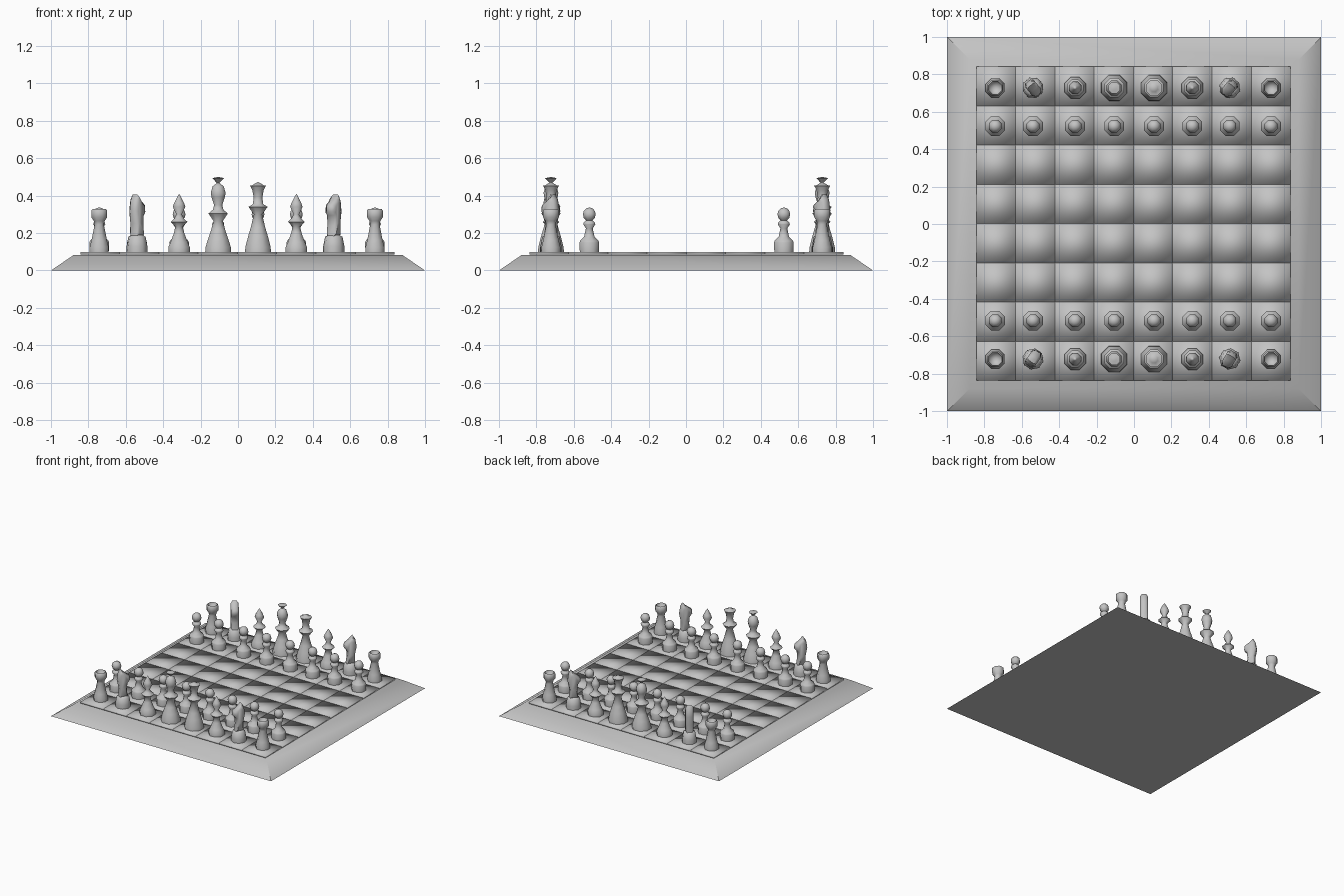
import bpy, bmesh, math
from mathutils import Matrix

old = bpy.data.objects.get("Cube")
if old:
    bpy.data.objects.remove(old, do_unlink=True)

stone = bpy.data.materials.new("pale_grey")
stone.use_nodes = True
GREY = (0.55, 0.55, 0.55, 1)
stone.diffuse_color = GREY
stone.node_tree.nodes["Principled BSDF"].inputs["Base Color"].default_value = GREY

FLOOR = 0.1  # height the pieces stand on


def finish(name, bm, angle=180):
    bmesh.ops.recalc_face_normals(bm, faces=bm.faces)
    mesh = bpy.data.meshes.new(name)
    bm.to_mesh(mesh)
    bm.free()
    mesh.materials.append(stone)
    ob = bpy.data.objects.new(name, mesh)
    bpy.context.collection.objects.link(ob)
    bpy.ops.object.select_all(action="DESELECT")
    ob.select_set(True)
    bpy.context.view_layer.objects.active = ob
    if angle < 180:
        bpy.ops.object.shade_smooth_by_angle(angle=math.radians(angle))
    else:
        bpy.ops.object.shade_smooth()
    return ob


def lathe(bm, profile, sides=8):
    """Turn (radius, height) points into a closed low-poly solid."""
    rings = []
    for r, z in profile:
        if r == 0:
            rings.append([bm.verts.new((0, 0, z))] * sides)
        else:
            steps = [math.tau * (i + 0.5) / sides for i in range(sides)]
            rings.append([bm.verts.new((r * math.cos(a), r * math.sin(a), z)) for a in steps])
    for lo, hi in zip(rings, rings[1:]):
        for i in range(sides):
            j = (i + 1) % sides
            corners = list(dict.fromkeys([lo[i], lo[j], hi[j], hi[i]]))
            bm.faces.new(corners)
    for ring in (rings[0], rings[-1]):
        if ring[0] is not ring[1]:
            bm.faces.new(ring)


def place(name, source, x, y, turn=0):
    ob = bpy.data.objects.new(name, source.data)
    ob.location = (x, y, FLOOR)
    ob.rotation_euler.z = turn
    bpy.context.collection.objects.link(ob)


# Sloping plinth
bm = bmesh.new()
bmesh.ops.create_cube(bm, size=2)
for v in bm.verts:
    k = 0.88 if v.co.z > 0 else 1
    v.co = (v.co.x * k, v.co.y * k, 0.082 if v.co.z > 0 else 0)
finish("plinth", bm, 40)

# Softly shaded squares, repeated eight by eight
bm = bmesh.new()
bmesh.ops.create_cube(bm, size=1)
bmesh.ops.scale(bm, vec=(0.21, 0.21, 0.013), verts=bm.verts)
squares = finish("board_squares", bm)
squares.location = (-0.738, -0.733, 0.0925)
for axis in range(2):
    array = squares.modifiers.new("row" if axis == 0 else "column", "ARRAY")
    array.count = 8
    array.relative_offset_displace = (1 - axis, axis, 0)

# Turned pieces as (radius, height) profiles
ball = [(0.037 * math.sin(a), 0.2 - 0.037 * math.cos(a))
        for a in (math.pi * k / 6 for k in range(1, 6))] + [(0, 0.237)]
PROFILES = {
    "pawn": [(0.055, 0), (0.057, 0.05), (0.052, 0.06), (0.03, 0.08), (0.02, 0.125),
             (0.035, 0.147), (0.033, 0.155)] + ball,
    "rook": [(0.055, 0), (0.055, 0.025), (0.045, 0.06), (0.027, 0.145), (0.032, 0.165),
             (0.046, 0.185), (0.046, 0.22), (0.038, 0.23), (0.032, 0.2), (0, 0.19)],
    "bishop": [(0.062, 0), (0.062, 0.025), (0.05, 0.05), (0.03, 0.1), (0.022, 0.135), (0.048, 0.16),
               (0.028, 0.178), (0.016, 0.2), (0.036, 0.24), (0.028, 0.262), (0.01, 0.295), (0, 0.31)],
    "king": [(0.075, 0), (0.073, 0.025), (0.058, 0.07), (0.04, 0.12), (0.027, 0.165), (0.056, 0.205),
             (0.03, 0.225), (0.024, 0.25), (0.038, 0.29), (0.043, 0.315), (0.032, 0.35),
             (0.018, 0.36), (0.008, 0.368), (0.034, 0.394), (0.012, 0.398), (0, 0.4)],
    "queen": [(0.075, 0), (0.073, 0.025), (0.058, 0.08), (0.042, 0.13), (0.024, 0.2), (0.055, 0.24),
              (0.03, 0.255), (0.025, 0.29), (0.033, 0.33), (0.046, 0.353), (0.034, 0.355),
              (0.022, 0.362), (0, 0.374)],
}
pieces = {}
for name, profile in PROFILES.items():
    bm = bmesh.new()
    lathe(bm, profile)
    pieces[name] = finish(name + "_pattern", bm, 65)

# Knight: turned foot with a horse head that faces local +x
bm = bmesh.new()
lathe(bm, [(0.057, 0), (0.057, 0.03), (0.047, 0.08), (0.03, 0.09)])
outline = [(-0.032, 0.08), (0.034, 0.08), (0.024, 0.14), (0.03, 0.195), (0.05, 0.215), (0.046, 0.25),
           (0.012, 0.275), (-0.018, 0.305), (-0.034, 0.28), (-0.044, 0.22), (-0.03, 0.15)]
layers = []
for side, inset in ((-0.03, 0.65), (-0.016, 1), (0.016, 1), (0.03, 0.65)):
    layers.append([bm.verts.new((u * inset, side, 0.19 + (z - 0.19) * (0.5 + inset / 2)))
                   for u, z in outline])
count = len(outline)
for a, b in zip(layers, layers[1:]):
    for i in range(count):
        j = (i + 1) % count
        bm.faces.new((a[i], a[j], b[j], b[i]))
bm.faces.new(layers[0])
bm.faces.new(layers[-1])
pieces["knight"] = finish("knight_pattern", bm, 60)

# Set out both sides
COLUMNS = (-0.742, -0.54, -0.315, -0.106, 0.107, 0.312, 0.512, 0.732)
ORDER = ("rook", "knight", "bishop", "king", "queen", "bishop", "knight", "rook")
TURNS = {("near", 1): 55, ("near", 6): 240, ("far", 1): -50, ("far", 6): 230}
for team, back, front in (("near", -0.722, -0.517), ("far", 0.728, 0.523)):
    for i, (x, kind) in enumerate(zip(COLUMNS, ORDER)):
        turn = math.radians(TURNS.get((team, i), 0))
        place(f"{team}_{kind}_{i + 1}", pieces[kind], x, back, turn)
        place(f"{team}_pawn_{i + 1}", pieces["pawn"], x, front)

# The pattern objects are only sources for the placed pieces
for ob in pieces.values():
    bpy.data.objects.remove(ob, do_unlink=True)
